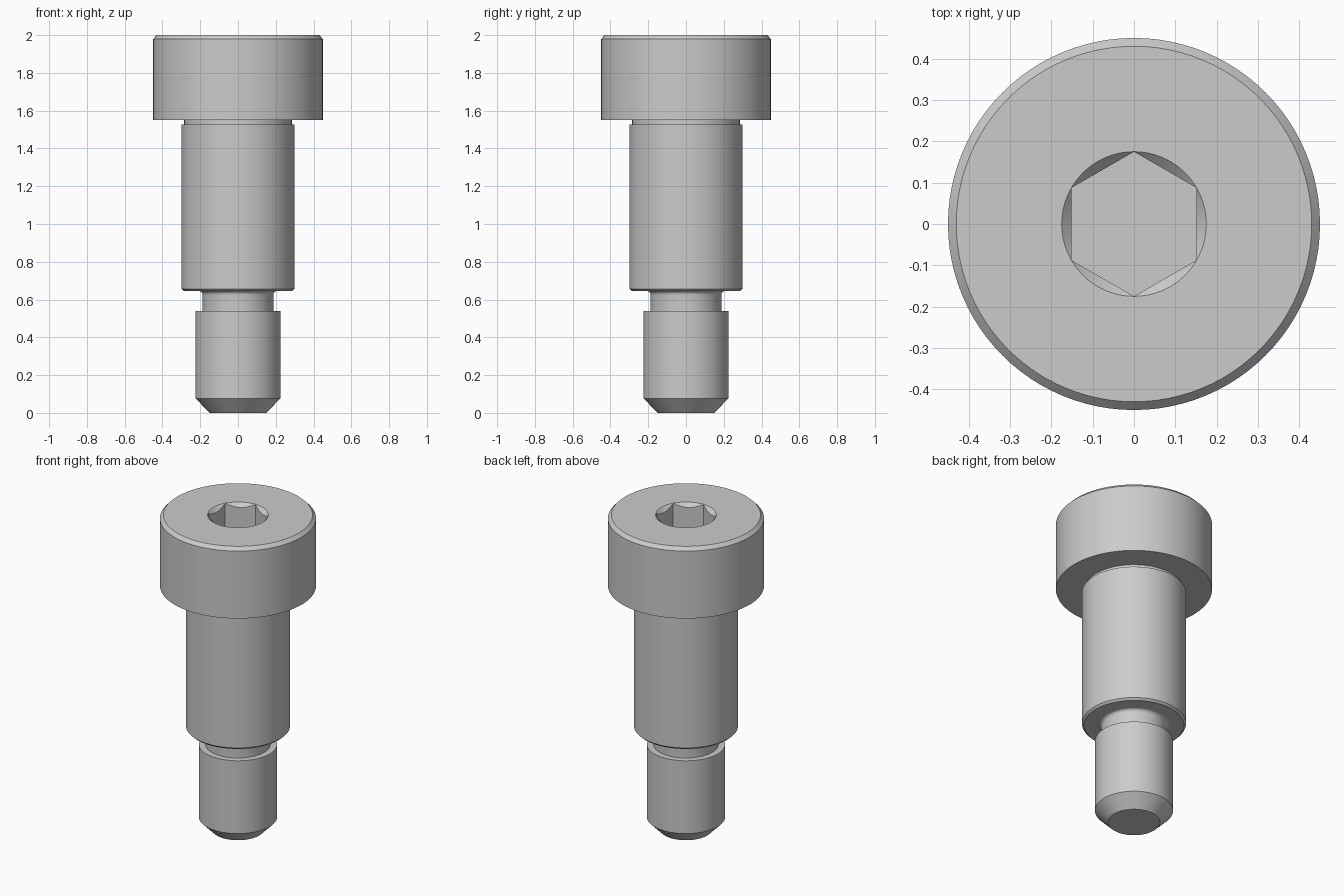
import bpy
import bmesh
import math
from mathutils import Matrix, Vector

SEGMENTS = 96

default = bpy.data.objects.get("Cube")
if default:
    bpy.data.objects.remove(default, do_unlink=True)

steel = bpy.data.materials.new("grey_steel")
steel.use_nodes = True
GREY = (0.6, 0.6, 0.6, 1.0)
steel.diffuse_color = GREY
steel.node_tree.nodes["Principled BSDF"].inputs["Base Color"].default_value = GREY


def finish(bm, name):
    bmesh.ops.recalc_face_normals(bm, faces=bm.faces[:])
    mesh = bpy.data.meshes.new(name)
    bm.to_mesh(mesh)
    bm.free()
    mesh.materials.append(steel)
    obj = bpy.data.objects.new(name, mesh)
    bpy.context.collection.objects.link(obj)
    return obj


def lathe(name, profile):
    """Spin (radius, height) points around z and cap both ends."""
    bm = bmesh.new()
    rings = []
    for r, z in profile:
        ring = []
        for i in range(SEGMENTS):
            a = math.tau * i / SEGMENTS
            ring.append(bm.verts.new((r * math.cos(a), r * math.sin(a), z)))
        rings.append(ring)
    for low, high in zip(rings, rings[1:]):
        for i in range(SEGMENTS):
            j = (i + 1) % SEGMENTS
            bm.faces.new((low[i], low[j], high[j], high[i]))
    bm.faces.new(rings[0][::-1])
    bm.faces.new(rings[-1])
    return finish(bm, name)


# Threaded end with its pointed tip
tip = [(0.15, 0), (0.225, 0.077), (0.225, 0.54), (0.187, 0.54)]
# Neck, flaring into the shoulder through a small fillet
FILLET = 0.02
neck = []
for i in range(6):
    a = math.pi / 2 * i / 5
    neck.append((0.187 + FILLET * (1 - math.cos(a)),
                 0.645 - FILLET + FILLET * math.sin(a)))
# Shoulder, undercut below the head, and head with a chamfered rim
shoulder = [(0.288, 0.645), (0.3, 0.657), (0.3, 1.528), (0.285, 1.528)]
head = [(0.285, 1.55), (0.45, 1.55), (0.45, 1.979), (0.43, 2.0)]
bolt = lathe("shoulder_bolt", tip + neck + shoulder + head)

# Hexagonal socket with points on the y axis, and its conical lead-in
bm = bmesh.new()
bmesh.ops.create_cone(bm, cap_ends=True, segments=6, radius1=0.1748,
                      radius2=0.1748, depth=0.4,
                      matrix=Matrix.Translation(Vector((0, 0, 1.974))))
corner = bm.verts[:][0].co
turn = math.pi / 2 - math.atan2(corner.y, corner.x)
bmesh.ops.rotate(bm, verts=bm.verts[:], cent=(0, 0, 0),
                 matrix=Matrix.Rotation(turn, 3, "Z"))
socket = finish(bm, "hex_socket_cutter")
lead_in = lathe("lead_in_cutter", [(0.115, 1.94), (0.185, 2.01)])

bpy.ops.object.select_all(action="DESELECT")
bpy.context.view_layer.objects.active = bolt
bolt.select_set(True)
for cutter in (socket, lead_in):
    cutter.hide_render = True
    cut = bolt.modifiers.new(cutter.name, "BOOLEAN")
    cut.operation = "DIFFERENCE"
    cut.solver = "EXACT"
    cut.object = cutter
    bpy.ops.object.modifier_apply(modifier=cut.name)
    bpy.data.objects.remove(cutter, do_unlink=True)

bpy.ops.object.shade_smooth_by_angle(angle=math.radians(25))
